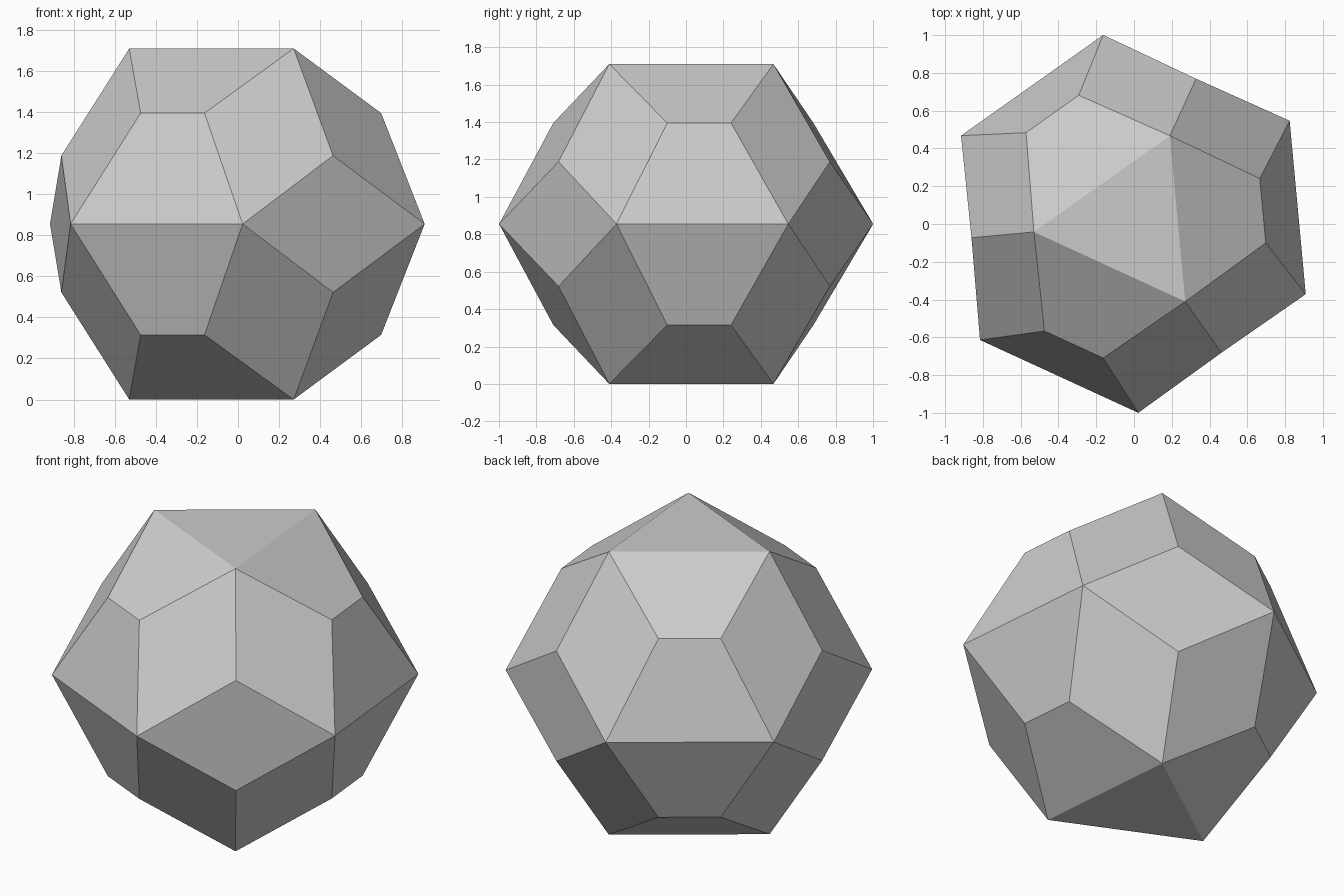
import bpy, math

cube = bpy.data.objects.get("Cube")
if cube:
    bpy.data.objects.remove(cube, do_unlink=True)

AXIS_X, AXIS_Y, MID = -0.023, 0.005, 0.855   # threefold axis and mirror plane
TURN = 5.3                                   # heading of the first side, degrees

verts, faces = [], []


def point(radius, degrees, height):
    a = math.radians(TURN + degrees)
    verts.append((AXIS_X + radius * math.cos(a),
                  AXIS_Y + radius * math.sin(a), MID + height))
    return len(verts) - 1


# Equator: a pair of corners on each of three sides
equator = [(point(1.0055, 120 * k - 27.3, 0), point(1.0055, 120 * k + 27.3, 0))
           for k in range(3)]

# Upper and mirrored lower half
tips = {}
for s in (1, -1):
    cap = [point(0.509, 120 * k + 60, s * 0.855) for k in range(3)]
    ring = [(point(0.728, 120 * k - 13.6, s * 0.54),
             point(0.728, 120 * k + 13.6, s * 0.54)) for k in range(3)]
    tip = [point(0.841, 120 * k + 60, s * 0.333) for k in range(3)]
    tips[s] = tip
    half = [cap]
    for k in range(3):
        n, p = (k + 1) % 3, (k - 1) % 3
        half += [
            (cap[p], ring[k][0], ring[k][1], cap[k]),             # sloping trapezoid
            (ring[k][0], equator[k][0], equator[k][1], ring[k][1]),  # steep trapezoid
            (cap[k], ring[k][1], equator[k][1], tip[k]),          # rhomb, one side
            (cap[k], tip[k], equator[n][0], ring[n][0]),          # rhomb, other side
        ]
    faces += [f if s == 1 else tuple(reversed(f)) for f in half]

# Upright rhombs bridging the two halves
for k in range(3):
    faces.append((tips[1][k], equator[k][1], tips[-1][k], equator[(k + 1) % 3][0]))

mesh = bpy.data.meshes.new("faceted_solid")
mesh.from_pydata(verts, [], faces)
mesh.update()
solid = bpy.data.objects.new("faceted_solid", mesh)
bpy.context.collection.objects.link(solid)

grey = bpy.data.materials.new("light_grey")
grey.use_nodes = True
colour = (0.6, 0.6, 0.6, 1)
grey.diffuse_color = colour
grey.node_tree.nodes["Principled BSDF"].inputs["Base Color"].default_value = colour
mesh.materials.append(grey)
